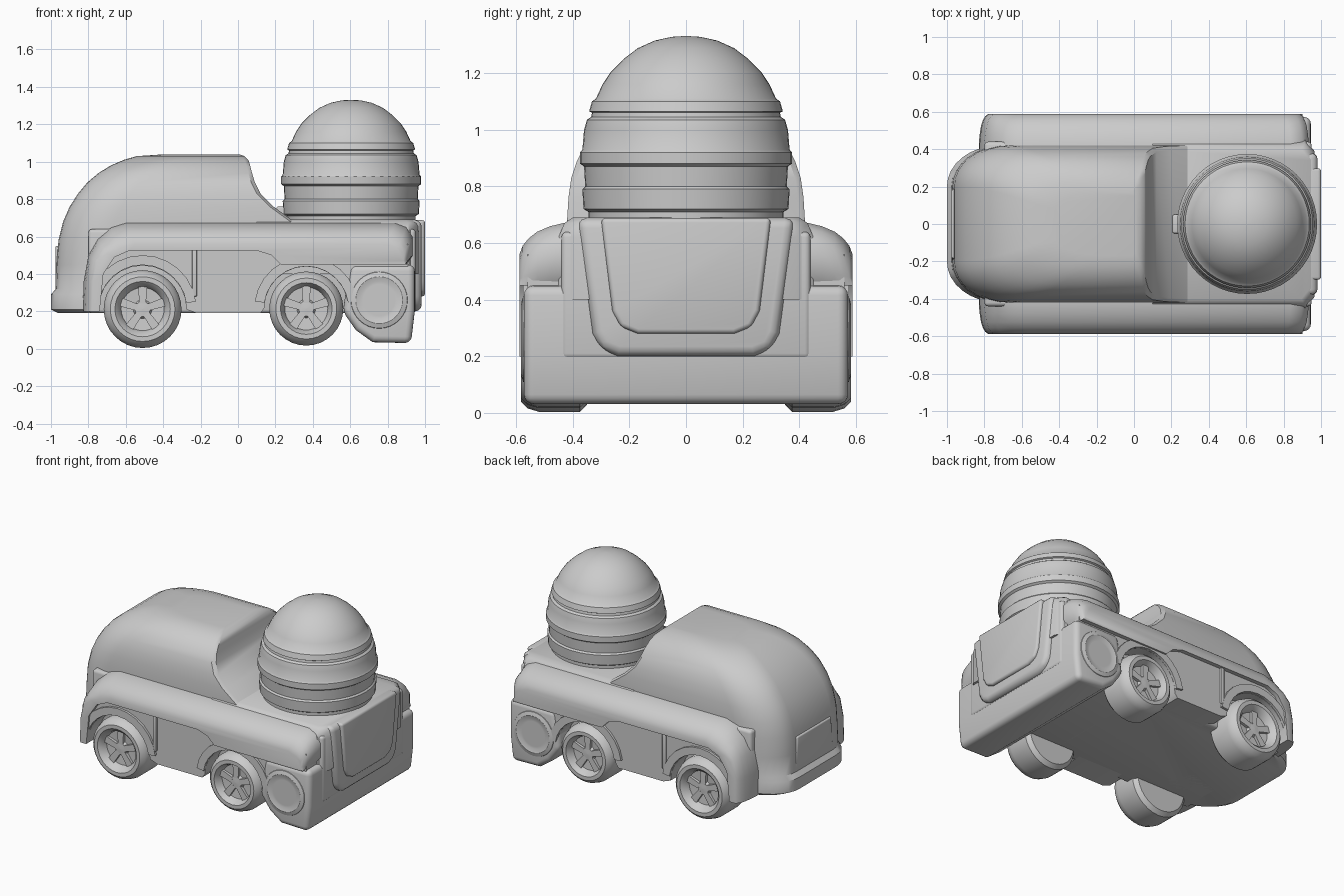
import bpy, bmesh, math
from mathutils import Vector


def finish(name, bm, bevel=0.0, segs=3, angle=40):
    bmesh.ops.recalc_face_normals(bm, faces=bm.faces)
    me = bpy.data.meshes.new(name)
    bm.to_mesh(me)
    bm.free()
    ob = bpy.data.objects.new(name, me)
    bpy.context.collection.objects.link(ob)
    bpy.ops.object.select_all(action='DESELECT')
    bpy.context.view_layer.objects.active = ob
    ob.select_set(True)
    if bevel:
        m = ob.modifiers.new("bevel", 'BEVEL')
        m.width, m.segments = bevel, segs
        m.limit_method, m.angle_limit = 'ANGLE', math.radians(35)
        bpy.ops.object.modifier_apply(modifier=m.name)
    bpy.ops.object.shade_smooth_by_angle(angle=math.radians(angle))
    return ob


def loft(name, rings, **kw):
    bm = bmesh.new()
    vs = [[bm.verts.new(p) for p in r] for r in rings]
    n = len(vs[0])
    for a, b in zip(vs, vs[1:]):
        for i in range(n):
            j = (i + 1) % n
            bm.faces.new((a[i], a[j], b[j], b[i]))
    bm.faces.new(vs[0])
    bm.faces.new(vs[-1])
    return finish(name, bm, **kw)


def prism(name, pts, y0, y1, **kw):
    return loft(name, [[(x, y, z) for x, z in pts] for y in (y0, y1)], **kw)


def box(name, x0, x1, y0, y1, z0, z1, **kw):
    return prism(name, [(x0, z0), (x1, z0), (x1, z1), (x0, z1)], y0, y1, **kw)


def lathe(name, prof, place, n=40, **kw):
    # prof holds (radius, height); place maps local coordinates to the world
    rings = []
    for r, h in prof:
        rings.append([place(r * math.cos(2 * math.pi * i / n),
                            r * math.sin(2 * math.pi * i / n), h) for i in range(n)])
    return loft(name, rings, **kw)


def arc(cx, cz, r, a0, a1, n=12):
    return [(cx + r * math.cos(math.radians(a0 + (a1 - a0) * i / n)),
             cz + r * math.sin(math.radians(a0 + (a1 - a0) * i / n))) for i in range(n + 1)]


# Rounded cab: horizontal slices (z, front x, back x, half width)
slices = [(0.19, -0.96, 0.30, 0.41), (0.21, -1.0, 0.30, 0.42), (0.29, -1.0, 0.30, 0.42),
          (0.32, -0.975, 0.30, 0.42), (0.45, -0.97, 0.30, 0.42), (0.58, -0.96, 0.30, 0.42),
          (0.68, -0.935, 0.30, 0.42), (0.76, -0.90, 0.19, 0.415), (0.83, -0.855, 0.12, 0.405),
          (0.89, -0.805, 0.09, 0.385), (0.94, -0.745, 0.075, 0.36), (0.98, -0.68, 0.065, 0.325),
          (1.01, -0.61, 0.055, 0.28), (1.03, -0.54, 0.035, 0.23), (1.038, -0.42, 0.01, 0.17)]
rings = []
for z, xf, xb, w in slices:
    d, c = 0.28, w * 0.52
    half = [(xf + d - d * math.cos(t), (w - c) + c * math.sin(t))
            for t in [math.pi / 2 * i / 8 for i in range(9)]]
    half += [(xb - 0.02, w), (xb, w - 0.02)]
    rings.append([(x, -y, z) for x, y in half] + [(x, y, z) for x, y in reversed(half)])
loft("cab", rings, angle=35)

# Front grille plate
loft("grille", [[(x, -w1, 0.32), (x, w1, 0.32), (x, w2, 0.55), (x, -w2, 0.55)]
                for x, w1, w2 in ((-0.93, 0.22, 0.20), (-0.976, 0.20, 0.18))], bevel=0.008)

# Central chassis and rear deck
box("chassis", -0.8, 0.95, -0.44, 0.44, 0.19, 0.64, bevel=0.02)
loft("rear_deck", [[(0.1, -w, z), (x - 0.05, -w, z), (x, -w + 0.06, z),
                    (x, w - 0.06, z), (x - 0.05, w, z), (0.1, w, z)]
                   for z, x, w in ((0.40, 0.965, 0.45), (0.62, 0.965, 0.45),
                                   (0.67, 0.96, 0.43), (0.69, 0.945, 0.40))])

# Low rear block across the full width
prism("rear_block", [(0.56, 0.20), (0.63, 0.10), (0.72, 0.035), (0.925, 0.03),
                     (0.945, 0.2), (0.945, 0.45), (0.60, 0.45)], -0.572, 0.572,
      bevel=0.035, segs=4)

# Tailgate: wide soft frame with a flat raised centre
for nm, x0, x1, w1, w2, z0, bv in (("tailgate_frame", 0.88, 0.982, 0.385, 0.32, 0.20, 0.035),
                                   ("tailgate_panel", 0.90, 1.0, 0.30, 0.25, 0.28, 0.016)):
    c = 0.08
    ol = [(-w1, 0.688), (-w2 - 0.01, z0 + c), (-w2 + 0.02, z0 + c * 0.3), (-w2 + c, z0),
          (w2 - c, z0), (w2 - 0.02, z0 + c * 0.3), (w2 + 0.01, z0 + c), (w1, 0.688)]
    loft(nm, [[(x, y, z) for y, z in ol] for x in (x0, x1)], bevel=bv)

WHEELS = {"front": (-0.51, 0.212, 0.208), "middle": (0.365, 0.215, 0.198)}
HUB = (0.755, 0.26)

for side, s in (("right", -1), ("left", 1)):
    # Side panel with wheel arches
    pts = [(-0.79, 0.20)] + arc(-0.51, 0.21, 0.235, 180, 0)
    pts += [(-0.22, 0.19), (0.12, 0.19)] + arc(0.365, 0.215, 0.225, 180, 0)
    pts += [(0.62, 0.22), (0.91, 0.22), (0.91, 0.56), (-0.68, 0.56), (-0.77, 0.42)]
    prism(side + "_side_panel", pts, s * 0.38, s * 0.56)

    # Bulging fender rail: outlines shrink outward to round the shoulder
    top = [(-0.83, 0.20), (-0.825, 0.36), (-0.80, 0.50), (-0.75, 0.59), (-0.68, 0.65),
           (-0.60, 0.675), (0.84, 0.675), (0.90, 0.655), (0.935, 0.60), (0.935, 0.50)]
    low = [(0.90, 0.45), (0.23, 0.45), (0.18, 0.50), (0.10, 0.525), (-0.58, 0.525),
           (-0.66, 0.49), (-0.72, 0.40), (-0.74, 0.20)]
    rings = []
    for y, d, e in ((0.36, 0, 0), (0.43, 0.004, 0), (0.48, 0.016, 0.005), (0.525, 0.035, 0.012),
                    (0.555, 0.058, 0.022), (0.577, 0.085, 0.035), (0.588, 0.115, 0.05)):
        up = [(x + (e if x < 0 else -e), z - d * min(1, max(0, (z - 0.45) / 0.2)))
              for x, z in top]
        rings.append([(x, s * y, z) for x, z in up + low])
    loft(side + "_fender", rings, angle=45)

    # Arch lips
    for nm, (cx, cz, r) in WHEELS.items():
        lip = arc(cx, cz, r + 0.08, 172, 8) + arc(cx, cz, r + 0.028, 8, 172)
        prism(f"{side}_{nm}_arch", lip, s * 0.5, s * 0.576)
    # Door edge
    box(side + "_door_edge", -0.245, -0.22, s * 0.5, s * 0.575, 0.28, 0.53, bevel=0.005)

    # Wheels with recessed hubs and spokes
    for nm, (cx, cz, r) in WHEELS.items():
        prof = [(0.001, 0.35), (r - 0.025, 0.35), (r, 0.375), (r, 0.52), (r - 0.012, 0.56),
                (r - 0.035, 0.583), (r - 0.06, 0.583), (0.125, 0.56), (0.115, 0.53),
                (0.05, 0.525), (0.04, 0.545), (0.001, 0.548)]
        lathe(f"{side}_{nm}_wheel", prof,
              lambda a, b, h, cx=cx, cz=cz, s=s: (cx + a, s * h, cz + b), n=32, angle=35)
        for k in range(5):
            a = math.radians(90 + 72 * k)
            u, v = Vector((math.cos(a), math.sin(a))), Vector((-math.sin(a), math.cos(a)))
            c = Vector((cx, cz))
            prism(f"{side}_{nm}_spoke_{k + 1}",
                  [tuple(c + u * p + v * q) for p, q in
                   ((0.03, -0.018), (0.125, -0.024), (0.125, 0.024), (0.03, 0.018))],
                  s * 0.50, s * 0.546)

    # Rear wheel, partly sunk in the rear block
    prof = [(0.001, 0.40), (0.165, 0.40), (0.165, 0.55), (0.15, 0.575), (0.125, 0.583),
            (0.10, 0.575), (0.085, 0.555), (0.06, 0.553), (0.05, 0.562), (0.001, 0.564)]
    prof[6:] = [(0.085, 0.575), (0.001, 0.575)]
    lathe(side + "_rear_wheel", prof,
          lambda a, b, h, s=s: (HUB[0] + a, s * h, HUB[1] + b), n=32, angle=35)

# Banded dome on the deck
dome = [(0.345, 0.66), (0.345, 0.71), (0.362, 0.72), (0.366, 0.79), (0.356, 0.80), (0.36, 0.87),
        (0.374, 0.88), (0.374, 0.92), (0.366, 0.93), (0.36, 1.00), (0.35, 1.035), (0.335, 1.045),
        (0.332, 1.06), (0.342, 1.065), (0.332, 1.10), (0.318, 1.11), (0.295, 1.16), (0.265, 1.205),
        (0.22, 1.25), (0.17, 1.288), (0.11, 1.315), (0.05, 1.328), (0.001, 1.331)]
lathe("dome", dome, lambda a, b, h: (0.605 + a, b, h), n=48, angle=35)
box("dome_latch", 0.205, 0.30, -0.05, 0.05, 0.66, 0.76, bevel=0.01)
